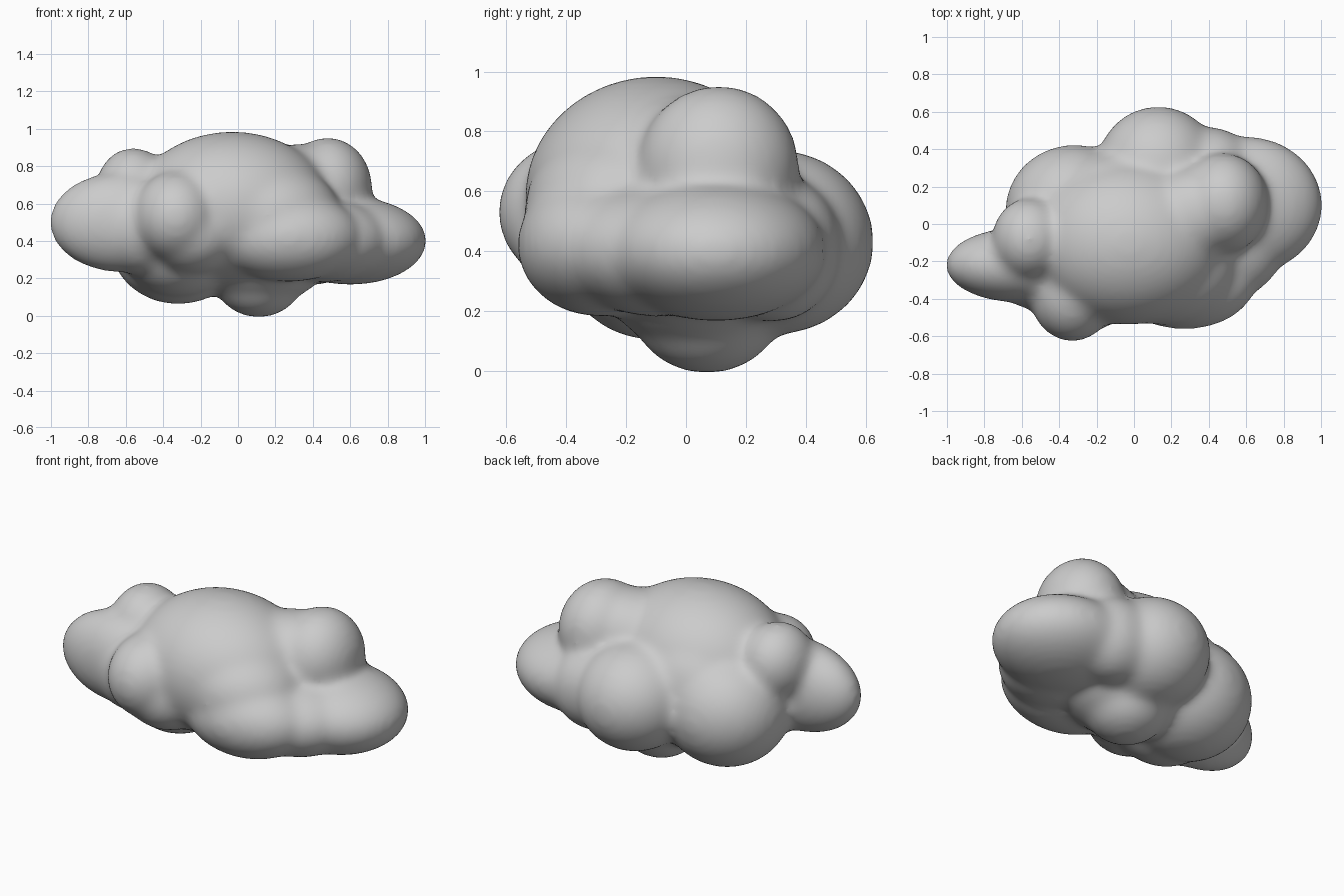
import bpy
import math

cube = bpy.data.objects.get("Cube")
if cube:
    bpy.data.objects.remove(cube, do_unlink=True)

# Cloud material
grey = bpy.data.materials.new("cloud_grey")
grey.use_nodes = True
COLOUR = (0.6, 0.6, 0.6, 1)
grey.diffuse_color = COLOUR
grey.node_tree.nodes["Principled BSDF"].inputs["Base Color"].default_value = COLOUR

# Puffs: centre and radii
PUFFS = {
    "main_body": ((-0.03, -0.10, 0.58), (0.52, 0.43, 0.395)),
    "front_left_puff": ((0.27, -0.29, 0.42), (0.38, 0.265, 0.23)),
    "front_right_puff": ((-0.33, -0.37, 0.53), (0.22, 0.25, 0.235)),
    "right_end": ((-0.62, -0.22, 0.50), (0.38, 0.19, 0.26)),
    "top_right_puff": ((-0.56, -0.08, 0.68), (0.19, 0.21, 0.21)),
    "back_right_puff": ((-0.32, 0.07, 0.40), (0.36, 0.345, 0.33)),
    "bottom_puff": ((0.11, 0.07, 0.20), (0.23, 0.24, 0.20)),
    "back_puff": ((0.13, 0.30, 0.43), (0.32, 0.32, 0.30)),
    "left_end": ((0.60, 0.10, 0.40), (0.40, 0.36, 0.225)),
    "top_left_puff": ((0.48, 0.11, 0.68), (0.23, 0.26, 0.265)),
}

# Fillers that ease the hollows between neighbouring puffs
FILLERS = {
    "front_left_shoulder": ((0.16, -0.21, 0.54), (0.38, 0.32, 0.27)),
    "front_right_foot": ((-0.24, -0.32, 0.44), (0.24, 0.24, 0.21)),
    "left_front_web": ((0.48, -0.10, 0.40), (0.32, 0.30, 0.21)),
    "left_back_web": ((0.40, 0.29, 0.41), (0.24, 0.22, 0.24)),
    "top_left_web": ((0.32, 0.05, 0.68), (0.25, 0.25, 0.23)),
    "right_web": ((-0.52, -0.24, 0.47), (0.22, 0.21, 0.24)),
    "bottom_web": ((0.12, 0.05, 0.26), (0.33, 0.30, 0.18)),
    "right_belly": ((-0.32, -0.10, 0.37), (0.30, 0.30, 0.26)),
    "back_web": ((-0.10, 0.13, 0.50), (0.36, 0.25, 0.31)),
}
SWELL = 0.01  # makes up for the shrinkage of smoothing


def add_puff(name, centre, radii):
    bpy.ops.mesh.primitive_uv_sphere_add(segments=48, ring_count=24, radius=1,
                                         location=centre)
    puff = bpy.context.object
    puff.name = name
    puff.scale = [r + SWELL for r in radii]
    return puff


puffs = [add_puff(name, *shape) for name, shape in (PUFFS | FILLERS).items()]

# Join the puffs into one body
bpy.ops.object.select_all(action="DESELECT")
for puff in puffs:
    puff.select_set(True)
bpy.context.view_layer.objects.active = puffs[0]
bpy.ops.object.join()
cloud = bpy.context.object
cloud.name = "cloud"
bpy.ops.object.transform_apply(location=True, rotation=True, scale=True)

# Fuse into one skin and soften the creases
fuse = cloud.modifiers.new("fuse", "REMESH")
fuse.mode = "VOXEL"
fuse.voxel_size = 0.02
soften = cloud.modifiers.new("soften", "SMOOTH")
soften.factor = 0.5
soften.iterations = 32
for modifier in ("fuse", "soften"):
    bpy.ops.object.modifier_apply(modifier=modifier)

cloud.data.materials.clear()
cloud.data.materials.append(grey)
bpy.ops.object.shade_smooth_by_angle(angle=math.radians(60))
